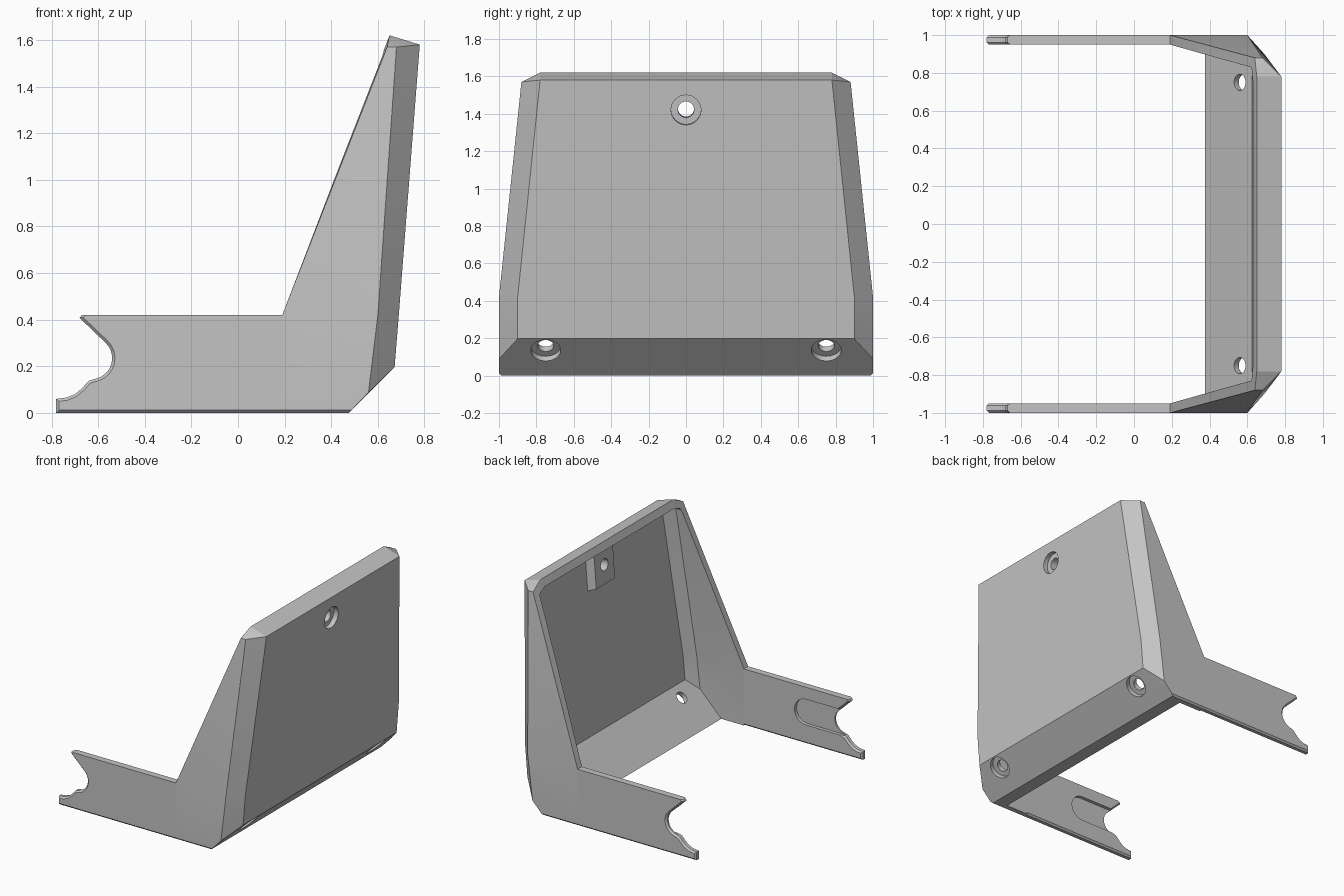
import bpy, bmesh, math
from mathutils import Vector

cube = bpy.data.objects.get("Cube")
if cube:
    bpy.data.objects.remove(cube, do_unlink=True)

grey = bpy.data.materials.new("satin_grey")
grey.use_nodes = True
COLOR = (0.55, 0.55, 0.55, 1)
grey.diffuse_color = COLOR
grey.node_tree.nodes["Principled BSDF"].inputs["Base Color"].default_value = COLOR


def finish(bm, name):
    bmesh.ops.recalc_face_normals(bm, faces=bm.faces[:])
    mesh = bpy.data.meshes.new(name)
    bm.to_mesh(mesh)
    bm.free()
    obj = bpy.data.objects.new(name, mesh)
    mesh.materials.append(grey)
    bpy.context.collection.objects.link(obj)
    return obj


def mirrored_hull(name, points):
    """Convex block from points given on the +y half."""
    bm = bmesh.new()
    for x, y, z in points:
        for side in (1, -1):
            bm.verts.new((x, y * side, z))
    res = bmesh.ops.convex_hull(bm, input=bm.verts[:])
    junk = set(res["geom_interior"]) | set(res["geom_unused"])
    junk = [v for v in junk if isinstance(v, bmesh.types.BMVert)]
    bmesh.ops.delete(bm, geom=junk, context='VERTS')
    bmesh.ops.dissolve_limit(bm, angle_limit=math.radians(1.5),
                             verts=bm.verts[:], edges=bm.edges[:])
    return finish(bm, name)


def prism(name, profile, y0, y1, bevel=0):
    """Extrude an xz profile along y, easing its rims except the top."""
    bm = bmesh.new()
    face = bm.faces.new([bm.verts.new((x, y0, z)) for x, z in profile])
    ext = bmesh.ops.extrude_face_region(bm, geom=[face])
    bmesh.ops.translate(bm, vec=(0, y1 - y0, 0),
                        verts=[v for v in ext["geom"] if isinstance(v, bmesh.types.BMVert)])
    bmesh.ops.recalc_face_normals(bm, faces=bm.faces[:])
    if bevel:
        back = max(x for x, z in profile)
        top = max(z for x, z in profile)

        def eased(e):
            a, b = (v.co for v in e.verts)
            return (abs(a.y - b.y) < 1e-5 and min(a.x, b.x) < back - 0.01
                    and min(a.z, b.z) < top - 0.005)
        bmesh.ops.bevel(bm, geom=[e for e in bm.edges if eased(e)],
                        offset=bevel, segments=1, affect='EDGES')
    return finish(bm, name)


def cylinder(name, center, axis, radius, depth):
    bm = bmesh.new()
    bmesh.ops.create_cone(bm, cap_ends=True, segments=32, radius1=radius,
                          radius2=radius, depth=depth)
    obj = finish(bm, name)
    turn = Vector((0, 0, 1)).rotation_difference(Vector(axis)).to_matrix().to_4x4()
    turn.translation = center
    obj.data.transform(turn)
    return obj


def combine(target, tool, operation):
    mod = target.modifiers.new("cut", 'BOOLEAN')
    mod.operation, mod.solver, mod.object = operation, 'EXACT', tool
    bpy.context.view_layer.objects.active = target
    bpy.ops.object.modifier_apply(modifier=mod.name)
    bpy.data.objects.remove(tool, do_unlink=True)


# Back shell: outer block minus its inner cavity
shell = mirrored_hull("back_shell", [
    (0.19, 0.988, 0), (0.19, 1, 0.012), (0.19, 1, 0.42),
    (0.475, 0.988, 0), (0.487, 1, 0.012), (0.56, 1, 0.088),
    (0.672, 0.9, 0.197), (0.60, 1, 0.42), (0.69, 0.9, 0.42),
    (0.68, 0.88, 1.57), (0.64, 0.88, 1.57),
    (0.78, 0.78, 1.58), (0.65, 0.78, 1.62)])
cavity = mirrored_hull("cavity_cutter", [
    (-0.3, 0.95, -0.1), (-0.3, 0.95, 0.42), (-0.3, 0.83, 1.53),
    (0.275, 0.95, -0.1), (0.55, 0.95, 0.175), (0.625, 0.881, 0.25),
    (0.578, 0.95, 0.42), (0.64, 0.881, 0.42),
    (0.665, 0.83, 1.53), (0.73, 0.76, 1.535), (0.45, 0.75, 1.62)])
combine(shell, cavity, 'DIFFERENCE')

# Screw boss inside the wall, below the lip
boss = mirrored_hull("screw_boss", [
    (0.725, 0.15, 1.27), (0.75, 0.15, 1.56),
    (0.66, 0.11, 1.29), (0.68, 0.11, 1.56)])
combine(shell, boss, 'UNION')

# Counterbored screw holes: one high in the wall, two in the sloped base
holes = [((0.767, 0, 1.42), (1, 0, -0.08))]
holes += [((0.61, y, 0.135), (1, 0, -1)) for y in (-0.75, 0.75)]
for center, axis in holes:
    combine(shell, cylinder("hole_cutter", center, axis, 0.043, 0.4), 'DIFFERENCE')
    combine(shell, cylinder("bore_cutter", center, axis, 0.08, 0.07), 'DIFFERENCE')

# Arms: notched hook profile, with a shallow slot on the inner face
NX, NZ, R = -0.63, 0.235, 0.09
notch = [(NX + R * math.cos(a), NZ + R * math.sin(a))
         for a in (math.radians(45 - 12 * i) for i in range(11))]
arm_profile = [(0.19, 0), (0.19, 0.42), (-0.67, 0.42), (-0.68, 0.408)] + notch + [
    (-0.64, 0.138), (-0.67, 0.105), (-0.70, 0.08), (-0.735, 0.066),
    (-0.78, 0.06), (-0.78, 0)]
slot_profile = [(cx + 0.095 * math.cos(a), NZ + 0.095 * math.sin(a))
                for cx, start in ((-0.32, -90), (-0.63, 90))
                for a in (math.radians(start + 15 * i) for i in range(13))]
arms = []
for name, s in (("left_arm", 1), ("right_arm", -1)):
    arm = prism(name, arm_profile, 0.95 * s, 1.0 * s, 0.012)
    combine(arm, prism("slot_cutter", slot_profile, 0.92 * s, 0.975 * s), 'DIFFERENCE')
    arms.append(arm)

# Smooth the round holes while keeping the planar facets crisp
for obj in [shell] + arms:
    bpy.ops.object.select_all(action='DESELECT')
    obj.select_set(True)
    bpy.context.view_layer.objects.active = obj
    bpy.ops.object.shade_smooth_by_angle(angle=math.radians(20))
